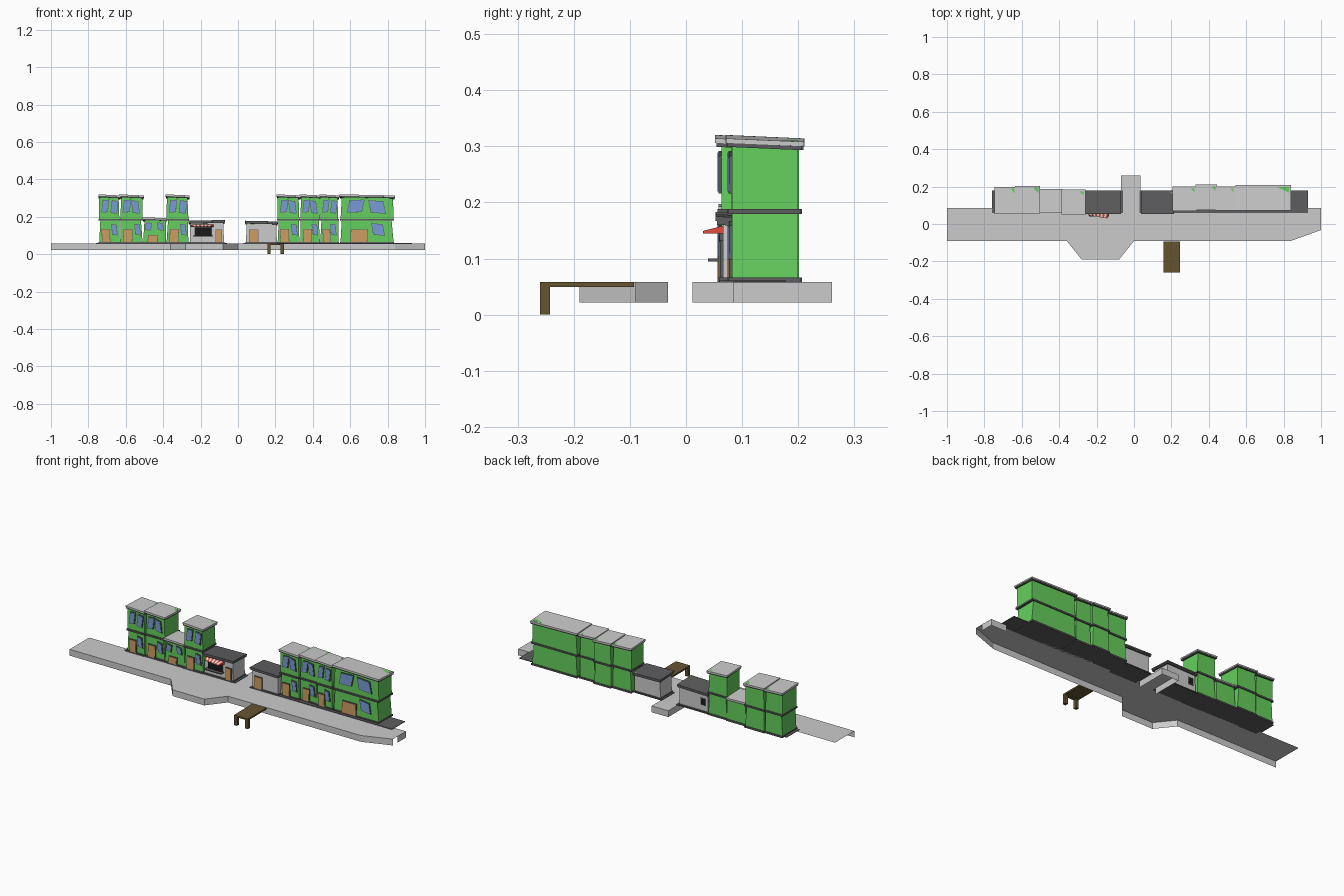
import bpy, bmesh

if "Cube" in bpy.data.objects:
    bpy.data.objects.remove(bpy.data.objects["Cube"])

def material(name, rgb):
    m = bpy.data.materials.new(name)
    m.diffuse_color = (*rgb, 1)
    m.use_nodes = True
    m.node_tree.nodes["Principled BSDF"].inputs["Base Color"].default_value = m.diffuse_color
    return m

GREEN = material("green_wall", (0.13, 0.62, 0.11))
BLUE = material("window_blue", (0.19, 0.33, 0.68))
DOOR = material("door_orange", (0.62, 0.34, 0.12))
WOOD = material("dock_wood", (0.13, 0.09, 0.03))
DARK = material("dark_trim", (0.11, 0.11, 0.115))
BLACK = material("black_opening", (0.01, 0.01, 0.012))
RED = material("awning_red", (0.75, 0.07, 0.05))
WHITE = material("awning_white", (0.85, 0.83, 0.8))


def mesh(name, verts, faces, mat=None, fix=True):
    me = bpy.data.meshes.new(name)
    me.from_pydata(verts, [], faces)
    if fix:
        bm = bmesh.new()
        bm.from_mesh(me)
        bmesh.ops.recalc_face_normals(bm, faces=bm.faces)
        bm.to_mesh(me)
        bm.free()
    ob = bpy.data.objects.new(name, me)
    bpy.context.collection.objects.link(ob)
    if mat:
        me.materials.append(mat)
    return ob


def block(name, x, y, z, mat=None, shear=0, taper=0, tilt=0, slope=0):
    """Box whose top can shift or shrink in x; tilt drops +x side, slope drops +y side."""
    v = []
    for k in (0, 1):
        for i, j in ((0, 0), (1, 0), (1, 1), (0, 1)):
            px = x[i] + k * (shear + (taper if i == 0 else -taper))
            v.append((px, y[j], z[k] - tilt * i - slope * j))
    f = [(0, 1, 2, 3), (4, 5, 6, 7)] + [(i, (i + 1) % 4, (i + 1) % 4 + 4, i + 4) for i in range(4)]
    return mesh(name, v, f, mat)


def opening(name, x0, x1, z0, z1, y, mat, shear=0.0, tilt=0.0):
    """Crooked framed panel on a front wall."""
    e = 0.003
    block(name + "_frame", (x0 - e, x1 + e), (y - 0.003, y + 0.004), (z0 - e, z1 + e), DARK, shear, 0, tilt)
    block(name, (x0, x1), (y - 0.005, y + 0.004), (z0, z1), mat, shear, 0, tilt)


# quay deck with a hanging skirt, open underneath
deck = [(-1, -.09), (-.36, -.09), (-.28, -.19), (-.08, -.19), (0, -.09), (.84, -.09),
        (1, -.032), (1, .085), (.035, .085), (.035, .26), (-.07, .26), (-.07, .085), (-1, .085)]
TOP, LOW = 0.058, 0.022
mesh("quay_deck", [(a, b, TOP) for a, b in deck], [tuple(range(len(deck)))], fix=False)


def skirt(name, path):
    n = len(path)
    mesh(name, [(a, b, TOP) for a, b in path] + [(a, b, LOW) for a, b in path],
         [(i, i + n, i + n + 1, i + 1) for i in range(n - 1)], fix=False)


skirt("quay_front_wall", deck[:7])
skirt("quay_end_wall", [(1, .012), (1, .085), (.9, .085)])
skirt("back_jetty_wall", deck[8:12])

# wooden dock
block("dock_deck", (.157, .245), (-.26, -.093), (.049, .058), WOOD)
for i, lx in enumerate((.157, .227)):
    block(f"dock_leg_{i}", (lx, lx + .018), (-.26, -.242), (0, .05), WOOD)

# foundation sheets under the two rows
for n, xs in (("left_foundation", (-.76, -.06)), ("right_foundation", (.03, .93))):
    block(n, xs, (.06, .178), (.058, .061), DARK)


def storey(name, x0, x1, y0, y1, z0, z1, taper, shear, mat=GREEN):
    block(name + "_walls", (x0, x1), (y0 + .008, y1 - .006), (z0, z1), mat, shear, taper)
    block(name + "_base", (x0 - .003, x1 + .003), (y0 + .001, y1), (z0 - .005, z0 + .004), DARK)


def roof(name, x0, x1, y0, y1, z, tilt, mat=None):
    block(name + "_eave", (x0 + .002, x1 - .002), (y0 + .002, y1 - .002), (z - .003, z + .004), DARK, 0, 0, tilt, .006)
    block(name + "_roof", (x0, x1), (y0, y1), (z + .004, z + .012), mat, 0, 0, tilt, .006)


# green houses: x range, y range, storeys, taper, shear
houses = [(-.742, -.634, .056, .195, 2, .003, .003), (-.63, -.51, .060, .200, 2, .006, -.003),
          (-.507, -.385, .058, .186, 1, .004, .003), (-.382, -.265, .055, .181, 2, .006, .002),
          (.212, .328, .073, .196, 2, .004, .002), (.333, .438, .079, .207, 2, .003, -.003),
          (.440, .536, .074, .196, 2, .003, .003), (.548, .832, .074, .205, 2, .009, -.002)]
for n, (x0, x1, y0, y1, levels, tp, sh) in enumerate(houses):
    h, w = f"house_{n}", x1 - x0
    wy = y0 + .006
    k = 1 if n % 2 else -1
    storey(h + "_ground", x0, x1, y0, y1, .062, .183, tp, sh)
    if levels == 1:
        roof(h, x0 - .004, x1 + .004, y0, y1, .185, .004)
        opening(h + "_door", x0 + .026, x0 + .074, .064, .100, wy, DOOR, .003)
        for j, wx in enumerate((.012, .082)):
            opening(f"{h}_window_{j}", x0 + wx, x0 + wx + .026, .133, .168, wy, BLUE, .006 * (1 - 2 * j), .005)
        continue
    storey(h + "_upper", x0, x1, y0, y1, .184, .310, tp * .6, -sh)
    roof(h, x0 - .005, x1 + .007, y0 - .003, y1 + .004, .308, .006)
    wide = w > .2
    if wide:
        opening(h + "_door", .603, .688, .065, .130, wy, DOOR, .003)
        opening(h + "_low_window", .725, .782, .108, .164, wy, BLUE, -.010, .008)
    else:
        opening(h + "_door", x0 + .018, x0 + .018 + w * .36, .065, .132, wy, DOOR, .003 * k)
        opening(h + "_low_window", x1 - .036, x1 - .012, .108, .160, wy, BLUE, -.006, .005)
    for j, fx in enumerate((.13, .58)):
        a = x0 + w * fx
        ww = .075 if wide else w * .27
        opening(f"{h}_up_window_{j}", a, a + ww, .225, .286, wy, BLUE,
                (.014 if wide else .008) * (1 - 2 * j if n % 3 else 1), .006 if j else -.003)

# grey stone shops
for n, (x0, x1, dx, t) in enumerate(((-.258, -.075, -.118, -.004), (.043, .208, .062, .004))):
    storey(f"shop_{n}", x0, x1, .058, .175, .062, .170, .003, 0, None)
    roof(f"shop_{n}", x0 - .006, x1 + .006, .053, .179, .167, t, DARK)
    opening(f"shop_{n}_door", dx, dx + (.03 if n == 0 else .045), .064, .130, .064, DOOR)

# stall opening, counter and rear window
opening("stall_opening", -.23, -.143, .098, .142, .063, BLACK)
block("stall_counter", (-.24, -.135), (.039, .066), (.095, .100), DARK)
block("rear_window_frame", (-.242, -.212), (.166, .173), (.098, .137), DARK)
block("rear_window", (-.237, -.217), (.166, .175), (.103, .132), BLACK)

# striped awning, wedge slats leaning outward
N = 11
for i in range(N):
    v = []
    for s in (i / N, (i + 1) / N):
        bx, fx, fy = -.255 + .125 * s, -.243 + .100 * s, .046 - .016 * s
        v += [(bx, .072, .160), (bx, .072, .144), (fx, fy, .145), (fx, fy, .149)]
    mesh(f"awning_stripe_{i}", v, [(0, 1, 2, 3), (4, 5, 6, 7), (0, 1, 5, 4), (1, 2, 6, 5), (2, 3, 7, 6), (3, 0, 4, 7)],
         WHITE if i % 2 else RED)
